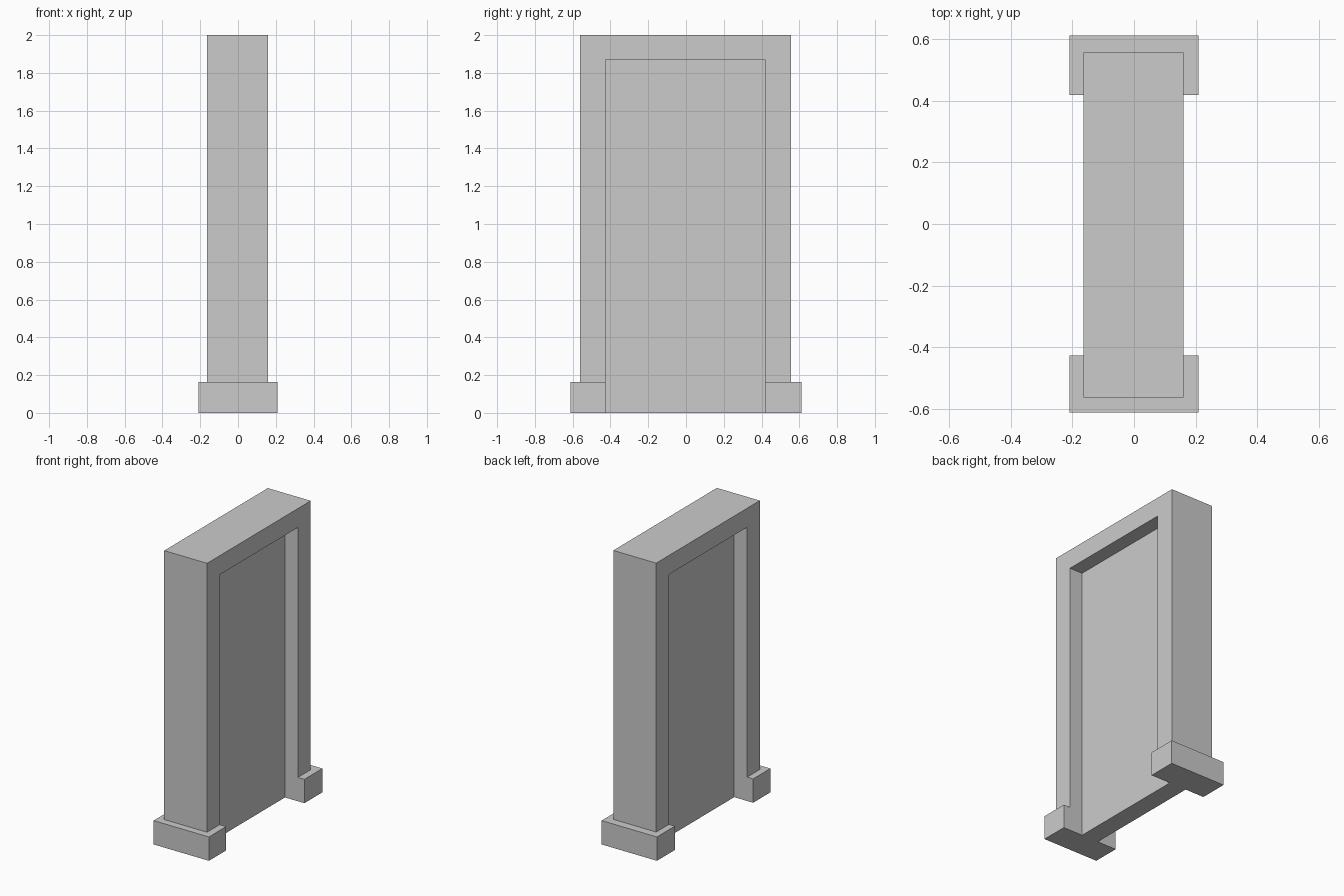
import bpy, bmesh

if "Cube" in bpy.data.objects:
    bpy.data.objects.remove(bpy.data.objects["Cube"])

# Main dimensions
X0, X1 = -0.164, 0.160      # frame depth
Y0, Y1 = -0.562, 0.556      # frame width
IN0, IN1 = -0.426, 0.418    # opening width
BASE_X, BASE_Y = 0.209, 0.612
BASE_H, OPEN_H, TOP = 0.163, 1.87, 2.0


def prism(name, profile, x0, x1):
    """Extrude a (y, z) outline along x."""
    bm = bmesh.new()
    face = bm.faces.new([bm.verts.new((x0, y, z)) for y, z in profile])
    new = bmesh.ops.extrude_face_region(bm, geom=[face])["geom"]
    verts = [v for v in new if isinstance(v, bmesh.types.BMVert)]
    bmesh.ops.translate(bm, verts=verts, vec=(x1 - x0, 0, 0))
    bmesh.ops.recalc_face_normals(bm, faces=bm.faces)
    mesh = bpy.data.meshes.new(name)
    bm.to_mesh(mesh)
    bm.free()
    obj = bpy.data.objects.new(name, mesh)
    bpy.context.collection.objects.link(obj)
    return obj


def rect(y0, y1, z0, z1):
    return [(y0, z0), (y1, z0), (y1, z1), (y0, z1)]


# Door frame: two posts and lintel in one outline, standing on the plinths
prism("door_frame", [(Y0, BASE_H), (IN0, BASE_H), (IN0, OPEN_H), (IN1, OPEN_H),
                     (IN1, BASE_H), (Y1, BASE_H), (Y1, TOP), (Y0, TOP)], X0, X1)

# Recessed door panel, set back equally on both sides
prism("door_panel", rect(IN0, IN1, 0, OPEN_H), -0.066, 0.062)

# Plinth blocks under the posts
for name, y0, y1 in (("plinth_left", -BASE_Y, IN0), ("plinth_right", IN1, BASE_Y)):
    prism(name, rect(y0, y1, 0, BASE_H), -BASE_X, BASE_X)
